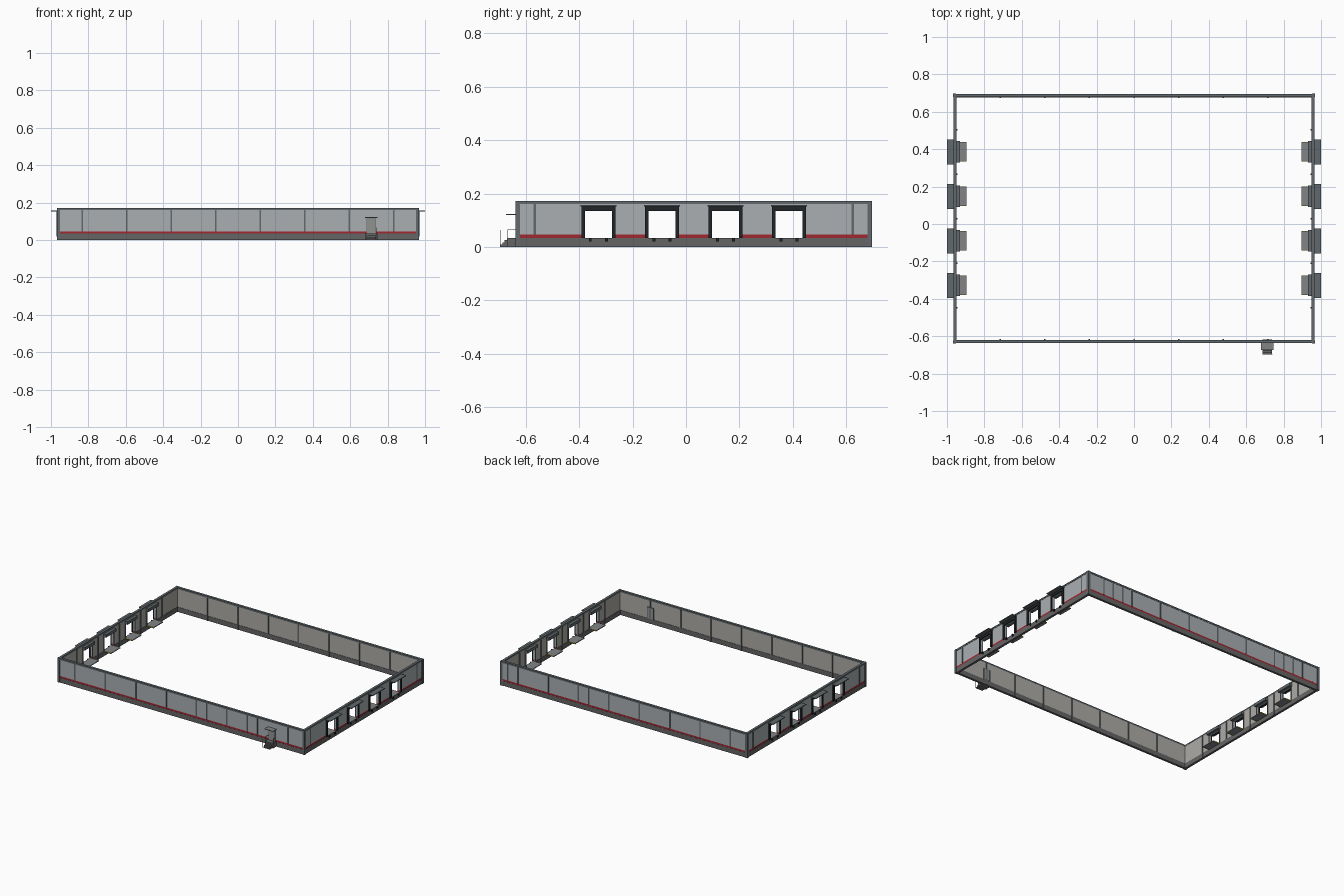
import bpy, bmesh
from mathutils import Matrix, Vector

if "Cube" in bpy.data.objects:
    bpy.data.objects.remove(bpy.data.objects["Cube"])

CY = 0.029            # centre of the hall in y (entrance steps stick out in front)
XO, YO = 0.963, 0.663  # outer wall faces, measured from hall centre
T = 0.012             # wall thickness
BAY = 0.238
Z_BASE, Z_STRIPE, Z_CAP, Z_TOP = 0.034, 0.046, 0.160, 0.172
DOOR_W, DOOR_TOP = 0.102, 0.137
DOORS = (0.5 * BAY, 1.5 * BAY)   # mirrored in y


def mat(name, *rgb):
    m = bpy.data.materials.new(name)
    m.diffuse_color = (*rgb, 1)
    m.use_nodes = True
    m.node_tree.nodes["Principled BSDF"].inputs["Base Color"].default_value = m.diffuse_color
    return m


PANEL = mat("panel_grey", 0.40, 0.43, 0.45)
LINER = mat("liner_beige", 0.42, 0.41, 0.38)
BASE = mat("plinth_grey", 0.13, 0.13, 0.13)
TRIM = mat("trim_grey", 0.12, 0.14, 0.15)
RED = mat("stripe_red", 0.35, 0.02, 0.03)
BLACK = mat("rubber_black", 0.015, 0.018, 0.02)
STEEL = mat("steel", 0.22, 0.23, 0.24)
YELLOW = mat("edge_yellow", 0.6, 0.42, 0.05)
DOOR = mat("door_grey", 0.28, 0.29, 0.28)


def parts(name, boxes, material, mirror=""):
    """One object made of boxes (x0,x1,y0,y1,z0,z1) around the hall centre."""
    bm = bmesh.new()
    for x0, x1, y0, y1, z0, z1 in boxes:
        m = Matrix.Translation(((x0 + x1) / 2, (y0 + y1) / 2, (z0 + z1) / 2)) @ \
            Matrix.Diagonal((x1 - x0, y1 - y0, z1 - z0, 1))
        bmesh.ops.create_cube(bm, size=1, matrix=m)
    me = bpy.data.meshes.new(name)
    bm.to_mesh(me)
    bm.free()
    me.materials.append(material)
    ob = bpy.data.objects.new(name, me)
    ob.location.y = CY
    bpy.context.collection.objects.link(ob)
    if mirror:
        mod = ob.modifiers.new("mirror", 'MIRROR')
        mod.use_axis = ("x" in mirror, "y" in mirror, False)
        mod.use_mirror_merge = False
    return ob


XI, YI = XO - T, YO - T

# Long walls (front, mirrored to the back)
def long_wall(name, z0, z1, material, out=0.0, inn=0.0):
    parts(name, [(-XI, XI, -YO - out, -YI + inn, z0, z1)], material, "y")

long_wall("long_plinth", 0, Z_BASE, BASE, 0.001, 0.003)
long_wall("long_stripe", Z_BASE, Z_STRIPE, RED)
long_wall("long_panel", Z_STRIPE, Z_CAP, PANEL)
long_wall("long_cap", Z_CAP, Z_TOP, TRIM, 0.002, 0.001)
long_wall("long_cap_lip", Z_TOP - 0.003, Z_TOP, TRIM, 0.003, 0.002)
parts("long_liner", [(-XI, XI, -YI, -YI + 0.001, Z_BASE, Z_CAP)], LINER, "y")

# Dock walls (right side, mirrored): piers between the door openings
half = DOOR_W / 2
edges = [-YO] + [s for c in (-DOORS[1], -DOORS[0], DOORS[0], DOORS[1])
                 for s in (c - half, c + half)] + [YO]
piers = list(zip(edges[0::2], edges[1::2]))
parts("dock_plinth", [(XI - 0.003, XO + 0.001, -YO, YO, 0, Z_BASE)], BASE, "x")
parts("dock_stripe", [(XI, XO, a, b, Z_BASE, Z_STRIPE) for a, b in piers], RED, "x")
parts("dock_panel", [(XI, XO, a, b, Z_STRIPE, DOOR_TOP) for a, b in piers]
      + [(XI, XO, -YO, YO, DOOR_TOP, Z_CAP)], PANEL, "x")
parts("dock_liner", [(XI - 0.001, XI, a, b, Z_BASE, DOOR_TOP) for a, b in piers]
      + [(XI - 0.001, XI, -YI, YI, DOOR_TOP, Z_CAP)], LINER, "x")
parts("dock_cap", [(XI - 0.001, XO + 0.002, -YO, YO, Z_CAP, Z_TOP)], TRIM, "x")
parts("dock_cap_lip", [(XI - 0.002, XO + 0.003, -YO, YO, Z_TOP - 0.003, Z_TOP)], TRIM, "x")

# Corner posts
parts("corner_post", [(XO - 0.012, XO + 0.005, YO - 0.012, YO + 0.005, 0, Z_TOP)],
      TRIM, "xy")

# Outer joint strips, fine panel seams and inner columns
joints = [(i + 0.5) * BAY for i in range(4)]
strips = [(x - 0.005, x + 0.005, -YO - 0.002, -YO, Z_STRIPE, Z_CAP) for x in joints]
strips.append((XO, XO + 0.002, 2.5 * BAY - 0.005, 2.5 * BAY + 0.005, Z_STRIPE, Z_CAP))
strips = [(a, b, -d, -c, e, f) if c < 0 else (a, b, c, d, e, f)
          for a, b, c, d, e, f in strips]
parts("joint_strip", strips, TRIM, "xy")
seams = [(x + k * BAY / 3 - 0.001, x + k * BAY / 3 + 0.001, YO, YO + 0.0008,
          Z_STRIPE, Z_CAP) for x in joints for k in (-1, 1)
         if x + k * BAY / 3 < XI - 0.01]
parts("panel_seam", seams, PANEL, "xy")
parts("long_column", [(i * BAY - 0.004, i * BAY + 0.004, YI - 0.006, YI, 0, Z_CAP)
                      for i in range(-3, 4)], TRIM, "y")
parts("dock_column", [(XI - 0.006, XI, i * BAY - 0.004, i * BAY + 0.004, 0, Z_CAP)
                      for i in range(-2, 3)], TRIM, "x")

# Loading docks: two doors modelled, mirrored in x and y to eight
def docks(name, fn, material):
    parts(name, [b for c in DOORS for b in fn(c)], material, "xy")

docks("dock_shelter", lambda c: [
    (XO, XO + 0.008, c - 0.064, c - 0.050, Z_BASE, 0.152),
    (XO, XO + 0.008, c + 0.050, c + 0.064, Z_BASE, 0.152),
    (XO, XO + 0.008, c - 0.064, c + 0.064, 0.134, 0.152)], BLACK)
docks("dock_canopy", lambda c: [(XO, 1.0, c - 0.067, c + 0.067, 0.152, 0.157)], TRIM)
docks("dock_bumper", lambda c: [
    (XO, XO + 0.008, c + s * 0.03 - 0.005, c + s * 0.03 + 0.005, 0.020, Z_BASE)
    for s in (-1, 1)], BLACK)
docks("door_housing", lambda c: [
    (0.930, XI, c - 0.057, c + 0.057, DOOR_TOP - 0.001, 0.157)], TRIM)
docks("door_track", lambda c: [
    (XI - 0.006, XI, c + s * 0.0535 - 0.0025, c + s * 0.0535 + 0.0025, Z_BASE, DOOR_TOP)
    for s in (-1, 1)], TRIM)
docks("leveler_plate", lambda c: [
    (0.895, XO, c - 0.049, c + 0.049, 0.029, Z_BASE + 0.0005)], STEEL)
docks("leveler_edge", lambda c: [
    (0.895, XI, c + s * 0.0505 - 0.0015, c + s * 0.0505 + 0.0015, 0.028, Z_BASE + 0.0005)
    for s in (-1, 1)], YELLOW)

# Entrance door with canopy, landing, steps and railings
EX, F = 0.712, -YO
parts("entrance_door", [(EX - 0.022, EX + 0.022, F - 0.003, -YI + 0.004,
                         Z_BASE, 0.112)], DOOR)
parts("entrance_frame", [
    (EX - 0.026, EX - 0.022, F - 0.004, -YI + 0.005, Z_BASE, 0.116),
    (EX + 0.022, EX + 0.026, F - 0.004, -YI + 0.005, Z_BASE, 0.116),
    (EX - 0.026, EX + 0.026, F - 0.004, -YI + 0.005, 0.112, 0.116)], TRIM)
parts("entrance_canopy", [(EX - 0.033, EX + 0.033, F - 0.040, F, 0.119, 0.123)], STEEL)
parts("landing", [(EX - 0.033, EX + 0.033, F - 0.036, F, 0.0, Z_BASE)], BASE)
parts("steps", [(EX - 0.025, EX + 0.025, F - 0.036 - 0.009 * (i + 1), F - 0.036 - 0.009 * i,
                 0, Z_BASE - 0.0085 * (i + 1)) for i in range(3)], BASE)
rails = []
for s in (-1, 1):
    x0, x1 = sorted((EX + s * 0.029, EX + s * 0.031))
    rails += [(x0, x1, F - 0.034, F, 0.064, 0.066),
              (x0, x1, F - 0.034, F - 0.032, Z_BASE, 0.066),
              (x0, x1, F - 0.063, F - 0.0615, 0, 0.063)]
parts("railing", rails, STEEL)
